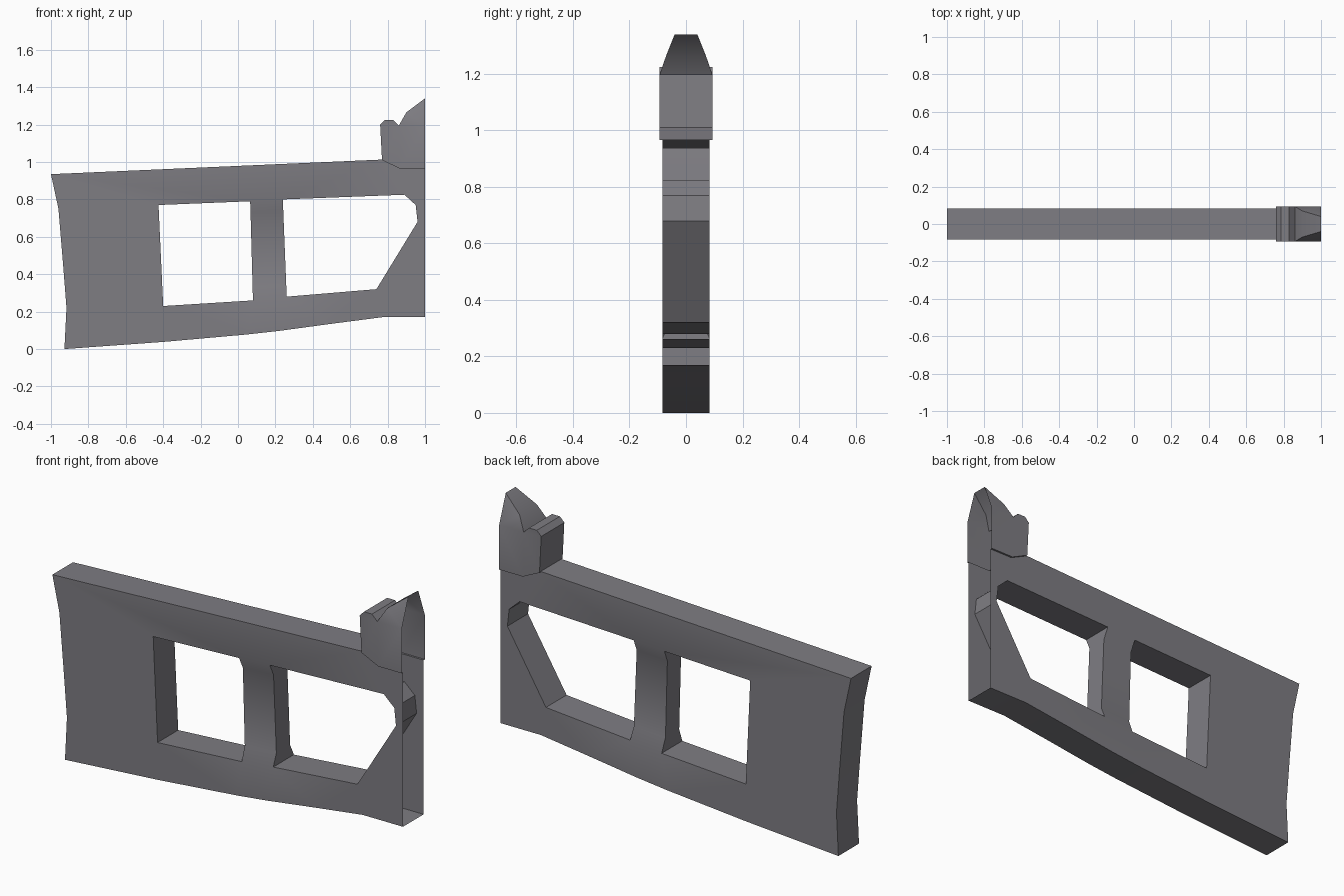
import bpy
import bmesh
import math
from mathutils import Vector

cube = bpy.data.objects.get("Cube")
if cube:
    bpy.data.objects.remove(cube, do_unlink=True)

# One grey for the whole structure
grey = bpy.data.materials.new("dull_grey")
grey.use_nodes = True
colour = (0.21, 0.205, 0.225, 1.0)
grey.diffuse_color = colour
grey.node_tree.nodes["Principled BSDF"].inputs["Base Color"].default_value = colour

BODY, NECK, CAP = 0.084, 0.056, 0.094    # half thicknesses


def finish(bm, name):
    """Weld, orient and turn a bmesh into a shaded object."""
    bmesh.ops.remove_doubles(bm, verts=bm.verts, dist=0.0005)
    bmesh.ops.recalc_face_normals(bm, faces=bm.faces)
    mesh = bpy.data.meshes.new(name)
    bm.to_mesh(mesh)
    bm.free()
    obj = bpy.data.objects.new(name, mesh)
    bpy.context.collection.objects.link(obj)
    mesh.materials.append(grey)
    bpy.ops.object.select_all(action='DESELECT')
    obj.select_set(True)
    bpy.context.view_layer.objects.active = obj
    bpy.ops.object.shade_smooth_by_angle(angle=math.radians(30))
    return obj


def quad(bm, *points):
    return bm.faces.new([bm.verts.new(p) for p in points])


def wall(bm, a, b, wa, wb):
    """Face spanning the thickness between two profile points."""
    quad(bm, (a[0], -wa, a[1]), (b[0], -wb, b[1]),
         (b[0], wb, b[1]), (a[0], wa, a[1]))


def sheet(bm, loops, y):
    """Flat side filled between an outline and its holes."""
    edges = []
    for loop in loops:
        vs = [bm.verts.new((x, y, z)) for x, z in loop]
        edges += [bm.edges.new((v, vs[i - 1])) for i, v in enumerate(vs)]
    bmesh.ops.triangle_fill(bm, use_beauty=True, edges=edges,
                            normal=Vector((0, -1, 0)))


# Frame: outer outline, starting at the open end
outline = [(1, .17), (.77, .17), (.5, .135), (.22, .097), (.05, .078), (-.4, .038),
           (-.928, 0), (-.917, .22), (-.935, .45), (-.96, .75), (-1, .935),
           (.77, 1.013), (.865, .965), (1, .965)]

# Pillar edges from top to bottom; the two middle levels are recessed
pillar_a = [(.065, .79), (.067, .73), (.078, .33), (.08, .26)]
pillar_b = [(.24, .80), (.242, .74), (.258, .34), (.26, .28)]
depths = [BODY, NECK, NECK, BODY]
window_a = [(-.40, .23), (-.425, .77)]
window_b = [(.74, .32), (.96, .68), (.95, .77), (.89, .825)]

bm = bmesh.new()
opening = window_a + [pillar_a[0], pillar_b[0]] + window_b[::-1] + [pillar_b[-1], pillar_a[-1]]
for side in (-1, 1):
    sheet(bm, [outline, opening], side * BODY)
    for i in range(3):
        quad(bm, *[(p[0], side * d, p[1]) for p, d in (
            (pillar_a[i], depths[i]), (pillar_b[i], depths[i]),
            (pillar_b[i + 1], depths[i + 1]), (pillar_a[i + 1], depths[i + 1]))])

# Outer edge walls, leaving the inner end and the cap seat open
for a, b in zip(outline[:11], outline[1:12]):
    wall(bm, a, b, BODY, BODY)

# Window reveals
for pillar, rest in ((pillar_a, window_a), (pillar_b, window_b)):
    loop = list(zip(pillar, depths)) + [(p, BODY) for p in rest]
    for i, (p, w) in enumerate(loop):
        q, v = loop[i - 1]
        wall(bm, q, p, v, w)
finish(bm, "frame_panel")

# Cap: notched block with a tapering peak, open at the inner end
seat = [(1, .965), (.865, .965), (.77, 1.01), (.76, 1.2), (.785, 1.225),
        (.83, 1.225), (.86, 1.195)]
shoulder = (1, 1.195)
peak = [(.86, 1.195, CAP), (.90, 1.265, .07), (1, 1.34, .04)]

bm = bmesh.new()
for side in (-1, 1):
    sheet(bm, [seat + [shoulder]], side * CAP)
    quad(bm, *[(x, side * w, z) for x, z, w in peak[:2]],
         (shoulder[0], side * CAP, shoulder[1]))
    quad(bm, *[(x, side * w, z) for x, z, w in peak[1:]],
         (shoulder[0], side * CAP, shoulder[1]))
    # Narrow ledge overhanging the frame
    quad(bm, *[(x, side * y, seat[0][1]) for x, y in (
        (1, CAP), (.865, CAP), (.865, BODY), (1, BODY))])
for a, b in zip(seat[1:], seat[2:]):
    wall(bm, a, b, CAP, CAP)
for a, b in zip(peak, peak[1:]):
    wall(bm, a, b, a[2], b[2])
finish(bm, "post_cap")
